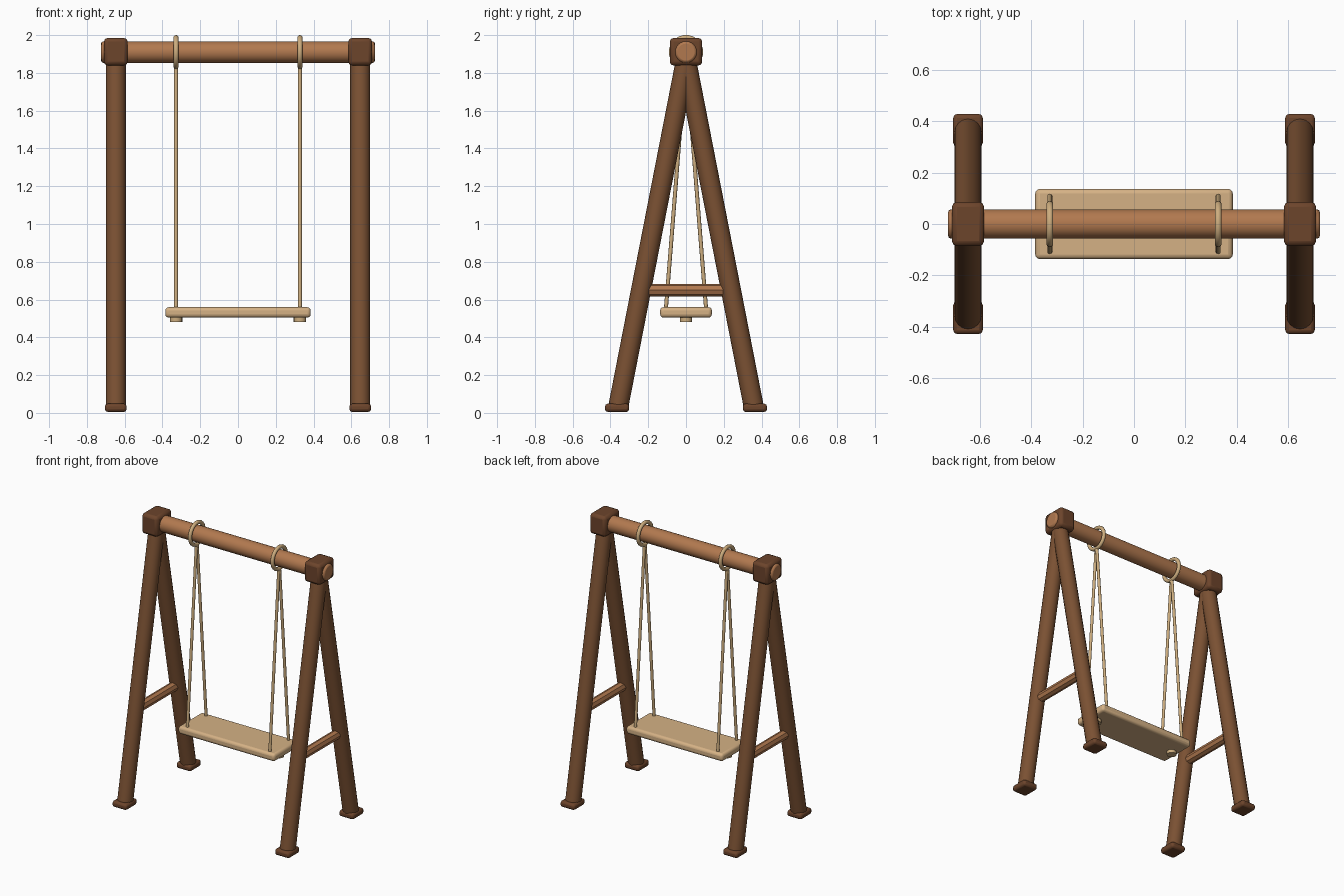
import bpy, math
from mathutils import Vector

if "Cube" in bpy.data.objects:
    bpy.data.objects.remove(bpy.data.objects["Cube"])


def material(name, srgb):
    m = bpy.data.materials.new(name)
    m.diffuse_color = (*[(c / 255) ** 2.2 for c in srgb], 1)
    m.use_nodes = True
    m.node_tree.nodes["Principled BSDF"].inputs["Base Color"].default_value = m.diffuse_color
    return m


BEAM = material("warm wood", (176, 120, 80))
LEG = material("brown wood", (122, 82, 54))
DARK = material("dark wood", (108, 70, 47))
ROPE = material("rope", (204, 172, 126))
SEAT = material("pale wood", (212, 176, 132))


def finish(name, mat, bevel=0, segments=2):
    ob = bpy.context.object
    ob.name = name
    ob.data.materials.append(mat)
    if bevel:
        mod = ob.modifiers.new("bevel", "BEVEL")
        mod.width, mod.segments = bevel, segments
        mod.limit_method = "ANGLE"
    bpy.ops.object.shade_smooth_by_angle(angle=math.radians(40))
    return ob


def box(name, loc, size, mat, bevel, segments=2):
    bpy.ops.mesh.primitive_cube_add(size=1, location=loc)
    bpy.context.object.scale = size
    bpy.ops.object.transform_apply(location=False, rotation=False, scale=True)
    return finish(name, mat, bevel, segments)


def rod(name, a, b, r, mat, sides=20, bevel=0):
    a, b = Vector(a), Vector(b)
    d = b - a
    bpy.ops.mesh.primitive_cylinder_add(vertices=sides, radius=r, depth=d.length,
                                        location=(a + b) / 2)
    bpy.context.object.rotation_euler = d.to_track_quat("Z", "Y").to_euler()
    return finish(name, mat, bevel)


# Top beam with rounded ends
rod("top_beam", (-0.725, 0, 1.91), (0.725, 0, 1.91), 0.057, BEAM, 24, 0.012)

for s in (-1, 1):
    x = 0.647 * s
    # Corner block, cross brace and splayed legs
    box("corner_block", (x, 0, 1.912), (0.126, 0.172, 0.146), DARK, 0.02)
    rod("cross_brace", (x, -0.22, 0.65), (x, 0.22, 0.65), 0.033, BEAM, 8)
    for t in (-1, 1):
        rod("leg", (x, 0.361 * t, 0.02), (x, 0, 1.87), 0.053, LEG, 16)
        box("foot", (x, 0.365 * t, 0.027), (0.115, 0.128, 0.044), DARK, 0.015)

    # Hanging ring, pair of ropes and knot below the seat
    rx = 0.328 * s
    bpy.ops.mesh.primitive_torus_add(location=(rx, 0, 1.91), rotation=(0, math.pi / 2, 0),
                                     major_radius=0.077, minor_radius=0.0135,
                                     major_segments=32, minor_segments=10)
    finish("hanging_ring", ROPE)
    for t in (-1, 1):
        rod("rope", (rx, 0.108 * t, 0.53), (rx, 0.004 * t, 1.84), 0.0105, ROPE, 10)
    rod("seat_knot", (rx, 0, 0.482), (rx, 0, 0.52), 0.033, ROPE, 16)

# Seat board
box("seat", (0, 0, 0.532), (0.77, 0.274, 0.055), SEAT, 0.018, 3)
